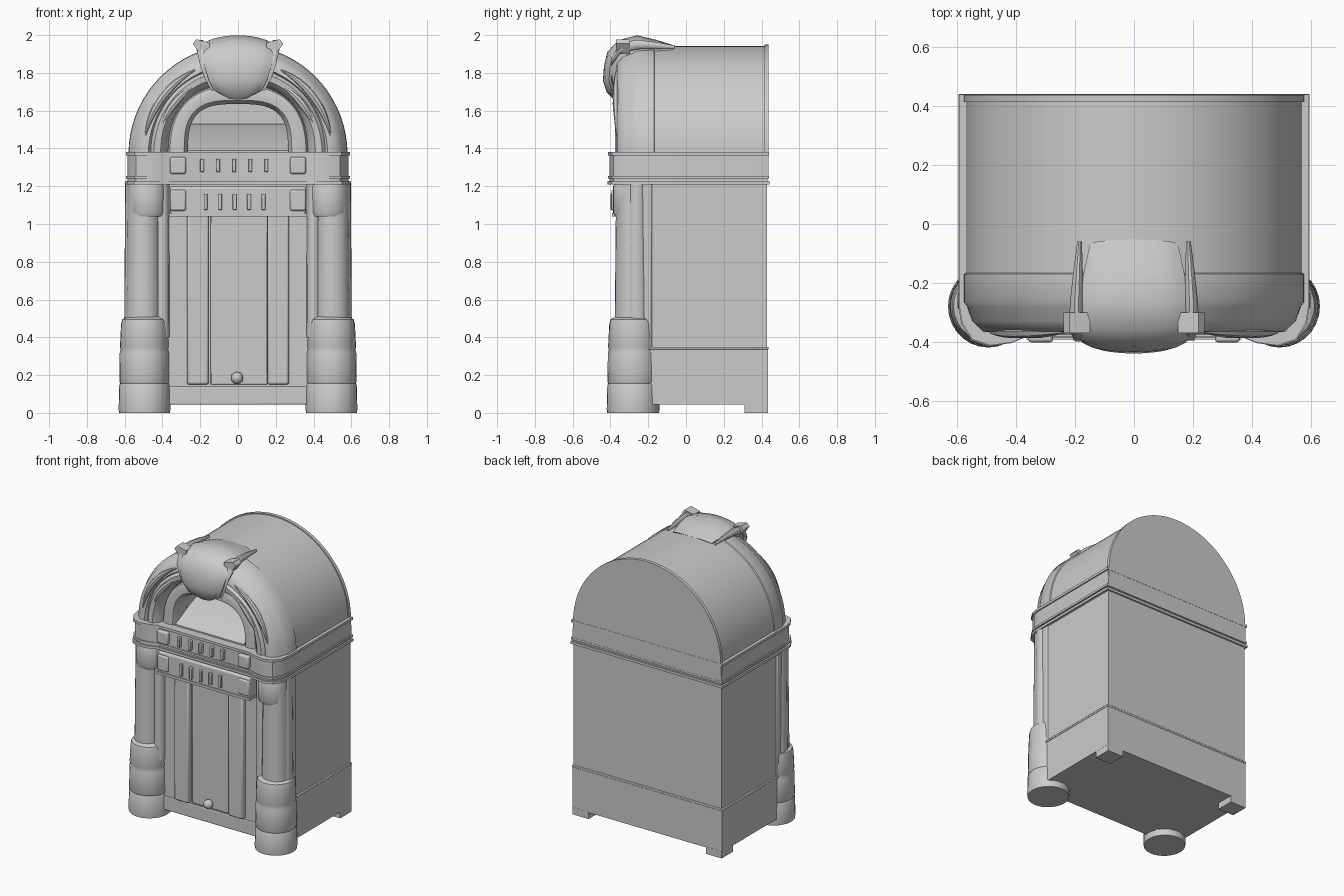
import bpy, bmesh, math
from math import sin, cos, pi

if "Cube" in bpy.data.objects:
    bpy.data.objects.remove(bpy.data.objects["Cube"])


def finish(name, bm, smooth=35):
    bmesh.ops.recalc_face_normals(bm, faces=bm.faces)
    me = bpy.data.meshes.new(name)
    bm.to_mesh(me)
    bm.free()
    ob = bpy.data.objects.new(name, me)
    bpy.context.collection.objects.link(ob)
    if smooth:
        bpy.ops.object.select_all(action='DESELECT')
        ob.select_set(True)
        bpy.context.view_layer.objects.active = ob
        bpy.ops.object.shade_smooth_by_angle(angle=math.radians(smooth))
    return ob


def loft(name, rings, smooth=35):
    """Skin a list of closed rings and cap both ends."""
    bm = bmesh.new()
    rows = [[bm.verts.new(p) for p in r] for r in rings]
    n = len(rows[0])
    for a, b in zip(rows, rows[1:]):
        for i in range(n):
            bm.faces.new((a[i], a[(i + 1) % n], b[(i + 1) % n], b[i]))
    bm.faces.new(rows[0])
    bm.faces.new(rows[-1])
    return finish(name, bm, smooth)


def prism(name, pts, axis, lo, hi):
    place = {'x': lambda p, t: (t, p[0], p[1]),
             'y': lambda p, t: (p[0], t, p[1]),
             'z': lambda p, t: (p[0], p[1], t)}[axis]
    return loft(name, [[place(p, t) for p in pts] for t in (lo, hi)])


def box(name, x0, x1, y0, y1, z0, z1, bevel=0.0):
    ob = prism(name, [(x0, y0), (x1, y0), (x1, y1), (x0, y1)], 'z', z0, z1)
    if bevel:
        m = ob.modifiers.new("bevel", 'BEVEL')
        m.width, m.segments = bevel, 2
    return ob


def turned(name, cx, cy, profile, squash=1.0, seg=24):
    """Column turned from (radius, z) points."""
    return loft(name, [[(cx + r * cos(2 * pi * i / seg), cy + squash * r * sin(2 * pi * i / seg), z)
                        for i in range(seg)] for r, z in profile])


def arch_pt(r, a, n=2.0):
    c, s = cos(a), sin(a)
    return (math.copysign(r * abs(c) ** (2 / n), c), 1.37 + r * abs(s) ** (2 / n))


SEG = 36
ANG = [pi * i / SEG for i in range(SEG + 1)]

# Cabinet: straight lower box and barrel-topped upper half with a display niche
box("lower_cabinet", -.58, .58, -.2, .43, .045, 1.3)
upper = prism("upper_cabinet", [(-.572, 1.25), (.572, 1.25)] + [arch_pt(.572, a) for a in ANG],
              'y', -.2, .425)
cut = prism("niche_cutter", [(-.265, 1.3), (.265, 1.3)] + [arch_pt(.265, a, 3.2) for a in ANG],
            'y', -.6, -.04)
cut.hide_render = True
cut.hide_set(True)
m = upper.modifiers.new("niche", 'BOOLEAN')
m.object, m.operation, m.solver = cut, 'DIFFERENCE', 'EXACT'
m = None
low_cut = box("lower_niche_relief", -.27, .27, -.06, -.03, 1.3, 1.36)
prism("niche_sloped_panel", [(-.32, 1.36), (-.32, 1.39), (-.06, 1.53), (-.03, 1.53), (-.03, 1.36)],
      'x', -.268, .268)
# Back rim
prism("back_rim", [(-.585, 1.25), (.585, 1.25)] + [arch_pt(.58, a) for a in ANG], 'y', .415, .438)
# Plinth ledge, rear feet
box("plinth", -.586, .586, -.2, .434, .045, .335)
box("plinth_ledge", -.59, .59, -.2, .437, .335, .35, .004)
for s in (-1, 1):
    x = sorted((s * .46, s * .585))
    box("rear_foot", *x, .31, .435, 0, .05)

# Arch frame: section (radius, depth, squareness) swept over the top
section = [(.265, -.19, 3.2), (.265, -.29, 3.2), (.285, -.325, 3.1), (.325, -.33, 2.8),
           (.36, -.32, 2.5), (.37, -.30, 2.4), (.38, -.34, 2.3), (.41, -.372, 2.2),
           (.445, -.375, 2.1), (.462, -.355, 2.1), (.475, -.37, 2), (.515, -.365, 2),
           (.55, -.33, 2), (.567, -.28, 2), (.578, -.265, 2), (.578, -.17, 2), (.55, -.15, 2)]
loft("arch_frame", [[(arch_pt(r, a, n)[0], y, arch_pt(r, a, n)[1]) for r, y, n in section]
                    for a in ANG], 40)

# Waist band with rounded front corners and a set-back centre
half = [(.585, .432), (.585, -.27), (.575, -.33), (.54, -.385), (.48, -.405), (.41, -.395), (.36, -.375)]
plan = half + [(-x, y) for x, y in reversed(half)]


def band(name, k, z0, z1):
    prism(name, [(x * (1 + k), y + (k * .5 if y > 0 else -k * .5)) for x, y in plan], 'z', z0, z1)


band("waist_band", 0, 1.21, 1.38)
band("band_lower_lip", .02, 1.21, 1.228)
band("band_mid_lip", .015, 1.24, 1.255)
band("band_upper_lip", .015, 1.362, 1.38)
for i in range(5):
    x = -.19 + i * .085
    box("band_rib", x - .01, x + .01, -.4, -.36, 1.275, 1.345, .004)
    box("grille_rib", x * .9 - .01, x * .9 + .01, -.4, -.36, 1.075, 1.16, .004)

# Front door panel, header and strips
box("door_panel", -.37, .37, -.3, -.19, .045, 1.06)
box("door_fan_panel", -.145, .155, -.31, -.29, .15, 1.05, .006)
box("kick_rail", -.37, .37, -.31, -.2, .045, .14, .005)
box("header_panel", -.36, .36, -.385, -.25, 1.045, 1.2, .012)
box("header_sill", -.365, .365, -.392, -.25, 1.04, 1.058)
for s in (-1, 1):
    x = sorted((s * .155, s * .27))
    box("door_strip", *x, -.335, -.28, .15, 1.05, .012)
    x = sorted((s * .275, s * .36))
    box("header_end_block", *x, -.395, -.3, 1.07, 1.18, .01)
    box("band_end_block", *x, -.402, -.3, 1.265, 1.355, .01)
bm = bmesh.new()
bmesh.ops.create_icosphere(bm, subdivisions=2, radius=.033)
bmesh.ops.translate(bm, verts=bm.verts, vec=(-.005, -.325, .185))
finish("door_knob", bm)

# Corner columns on stepped round pedestals
for s in (-1, 1):
    x = sorted((s * .365, s * .588))
    box("column_backing", *x, -.285, -.18, .3, 1.22, .01)
    turned("column_main", s * .5, -.285, [(.093, .4), (.089, .8), (.085, 1.22)], 1.0)
    turned("column_inner_rod", s * .4, -.295, [(.038, .4), (.036, 1.22)], 1.3, 14)
    turned("column_outer_rod", s * .573, -.26, [(.03, .4), (.024, 1.22)], 1.6, 14)
    turned("column_capital", s * .48, -.29, [(.09, 1.04), (.1, 1.06), (.1, 1.2), (.09, 1.22)], .96)
    turned("pedestal", s * .495, -.28,
           [(.135, 0), (.137, .02), (.134, .145), (.129, .155), (.133, .165), (.131, .32),
            (.126, .335), (.13, .35), (.124, .47), (.118, .495), (.09, .51)], 1.02, 28)

# Crest draped over the arch: (half width, depth, height, crown bulge) per row
rows = [(.15, -.06, 1.935, .01), (.17, -.16, 1.955, .02), (.185, -.25, 1.965, .035),
        (.19, -.34, 1.95, .03), (.19, -.4, 1.9, .02), (.175, -.415, 1.83, .02),
        (.155, -.42, 1.76, .02), (.125, -.405, 1.7, .015), (.06, -.375, 1.665, .01)]
rings = []
for w, y, z, b in rows:
    d = math.atan2(z - 1.78, -.2 - y)
    ny, nz = -cos(d), sin(d)
    outer, inner = [], []
    for i in range(13):
        t = -1 + i / 6
        h = b * (1 - t * t) - .012 * t ** 8
        outer.append((w * t, y + ny * h, z + nz * h))
        inner.append((w * t, y - ny * .07, z - nz * .07))
    rings.append(outer + inner[::-1])
loft("crest", rings, 40)

# Upswept scroll ears beside the crest
for s in (-1, 1):
    ear = [(.185, -.06, 1.935, .008), (.19, -.16, 1.945, .016), (.195, -.26, 1.95, .022),
           (.197, -.35, 1.93, .024), (.185, -.395, 1.86, .02), (.165, -.395, 1.78, .014),
           (.135, -.38, 1.71, .006)]
    loft("crest_ear", [[(s * x + r * cos(2 * pi * i / 10), y, z + r * 1.2 * sin(2 * pi * i / 10))
                        for i in range(10)] for x, y, z, r in ear])
    prism("crest_tip", [(s * .15, 1.9), (s * .2, 1.9), (s * .24, 1.955), (s * .22, 1.978), (s * .15, 1.96)],
          'y', -.37, -.3)
    # Raised leaf-like ridges running along the arch
    for r, a0, a1 in ((.43, .35, 1.0), (.5, .2, 1.1)):
        path = [a0 + (a1 - a0) * i / 12 for i in range(13)]
        ridge = []
        for j, a in enumerate(path):
            k = .004 + .018 * sin(pi * j / 12)
            ridge.append([(s * (r + k * cos(q)) * cos(a), -.366 + k * sin(q), 1.37 + (r + k * cos(q)) * sin(a))
                          for q in [2 * pi * i / 8 for i in range(8)]])
        loft("arch_ridge", ridge)
